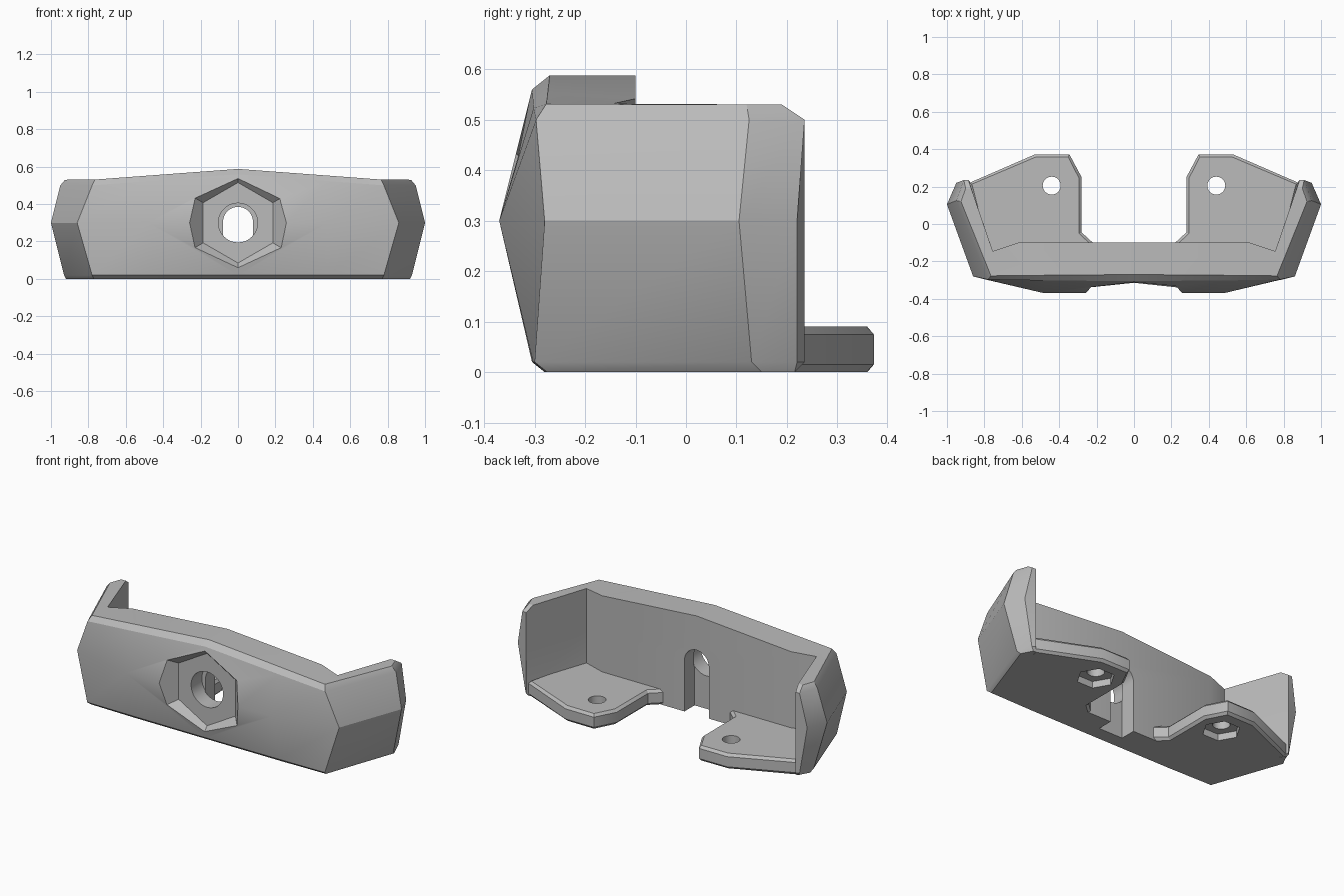
import bpy
import bmesh
from math import radians

cube = bpy.data.objects.get("Cube")
if cube:
    bpy.data.objects.remove(cube, do_unlink=True)

GREY = (0.5, 0.5, 0.5, 1)
grey = bpy.data.materials.new("plain grey")
grey.use_nodes = True
grey.diffuse_color = GREY
grey.node_tree.nodes["Principled BSDF"].inputs["Base Color"].default_value = GREY


def finish(bm, name):
    bmesh.ops.recalc_face_normals(bm, faces=bm.faces[:])
    mesh = bpy.data.meshes.new(name)
    bm.to_mesh(mesh)
    bm.free()
    obj = bpy.data.objects.new(name, mesh)
    bpy.context.collection.objects.link(obj)
    mesh.materials.append(grey)
    return obj


def activate(obj):
    bpy.ops.object.select_all(action='DESELECT')
    obj.select_set(True)
    bpy.context.view_layer.objects.active = obj


def cut(obj, cutter):
    cutter.hide_render = True
    mod = obj.modifiers.new("cut", 'BOOLEAN')
    mod.operation = 'DIFFERENCE'
    mod.solver = 'EXACT'
    mod.object = cutter
    activate(obj)
    bpy.ops.object.modifier_apply(modifier=mod.name)
    bpy.data.objects.remove(cutter, do_unlink=True)


def cone(sides, r1, r2, depth, loc, along_y=False, turn=0):
    rot = (radians(90), 0, 0) if along_y else (0, 0, radians(turn))
    bpy.ops.mesh.primitive_cone_add(vertices=sides, radius1=r1, radius2=r2,
                                    depth=depth, location=loc, rotation=rot)
    return bpy.context.object


# Curved wall: half outlines from front centre round the wing, stacked by height
inner = [(0.885, 0.235), (0.755, -0.145), (0.62, -0.1), (0, -0.1)]
levels = [
    (0, 0, [(0, -0.28), (0.48, -0.28), (0.77, -0.275), (0.92, 0.15), (0.885, 0.215)]),
    (0.02, 0, [(0, -0.305), (0.48, -0.303), (0.78, -0.3), (0.93, 0.13), (0.9, 0.22)]),
    (0.3, 0, [(0, -0.37), (0.48, -0.37), (0.86, -0.28), (1, 0.105), (0.95, 0.22)]),
    (0.5, 0.06, [(0, -0.305), (0.48, -0.302), (0.78, -0.297), (0.95, 0.125), (0.91, 0.235)]),
    (0.53, 0.058, [(0, -0.27), (0.48, -0.274), (0.765, -0.277), (0.925, 0.12), (0.9, 0.19)]),
]
bm = bmesh.new()
rings = []
for z, rise, outer in levels:
    half = outer + inner
    if z in (0, 0.53):
        half[5] = (0.87, outer[4][1])
    loop = half + [(-x, y) for x, y in reversed(half[1:-1])]
    rings.append([bm.verts.new((x, y, z + rise * max(0, 1 - abs(x) / 0.78)))
                  for x, y in loop])
n = len(rings[0])
for low, high in zip(rings, rings[1:]):
    for i in range(n):
        j = (i + 1) % n
        bm.faces.new((low[i], low[j], high[j], high[i]))
for ring in (rings[0], rings[-1]):
    for strip in ((0, 1, 7, 8), (1, 2, 6, 7), (2, 3, 5, 6), (3, 4, 5)):
        bm.faces.new([ring[i] for i in strip])
        bm.faces.new([ring[-i % n] for i in strip])
wall = finish(bm, "curved_wall")

# Flared hexagonal pocket, round bore, and arched slot at the back
cut(wall, cone(6, 0.215, 0.33, 0.11, (0, -0.345, 0.3), along_y=True))
cut(wall, cone(40, 0.105, 0.105, 0.13, (0, -0.255, 0.3), along_y=True))
cut(wall, cone(40, 0.08, 0.08, 0.145, (0, -0.1225, 0.305), along_y=True))
bpy.ops.mesh.primitive_cube_add(size=1, location=(0, -0.1225, 0.1025))
slot = bpy.context.object
slot.scale = (0.16, 0.145, 0.405)
cut(wall, slot)

# Two mounting plates with chamfered rims, screw holes and nut pockets
outline = [(0.22, -0.17), (0.22, -0.1), (0.28, -0.045), (0.28, 0.25), (0.345, 0.372),
           (0.53, 0.372), (0.88, 0.22), (0.78, -0.17)]
parts = [wall]
for side, name in ((1, "left_plate"), (-1, "right_plate")):
    bm = bmesh.new()
    base = bm.faces.new([bm.verts.new((side * x, y, 0.015)) for x, y in outline])
    up = bmesh.ops.extrude_face_region(bm, geom=[base], use_keep_orig=True)["geom"]
    bmesh.ops.translate(bm, verts=[v for v in up if isinstance(v, bmesh.types.BMVert)],
                        vec=(0, 0, 0.06))
    bmesh.ops.recalc_face_normals(bm, faces=bm.faces[:])
    caps = [f for f in bm.faces if abs(f.normal.z) > 0.9]
    bmesh.ops.inset_individual(bm, faces=caps, thickness=0.015, depth=0.015)
    plate = finish(bm, name)
    cut(plate, cone(32, 0.048, 0.048, 0.4, (side * 0.44, 0.205, 0.05)))
    cut(plate, cone(6, 0.105, 0.105, 0.1, (side * 0.44, 0.205, -0.01), turn=30))
    parts.append(plate)

for part in parts:
    activate(part)
    bpy.ops.object.shade_smooth_by_angle(angle=radians(30))
